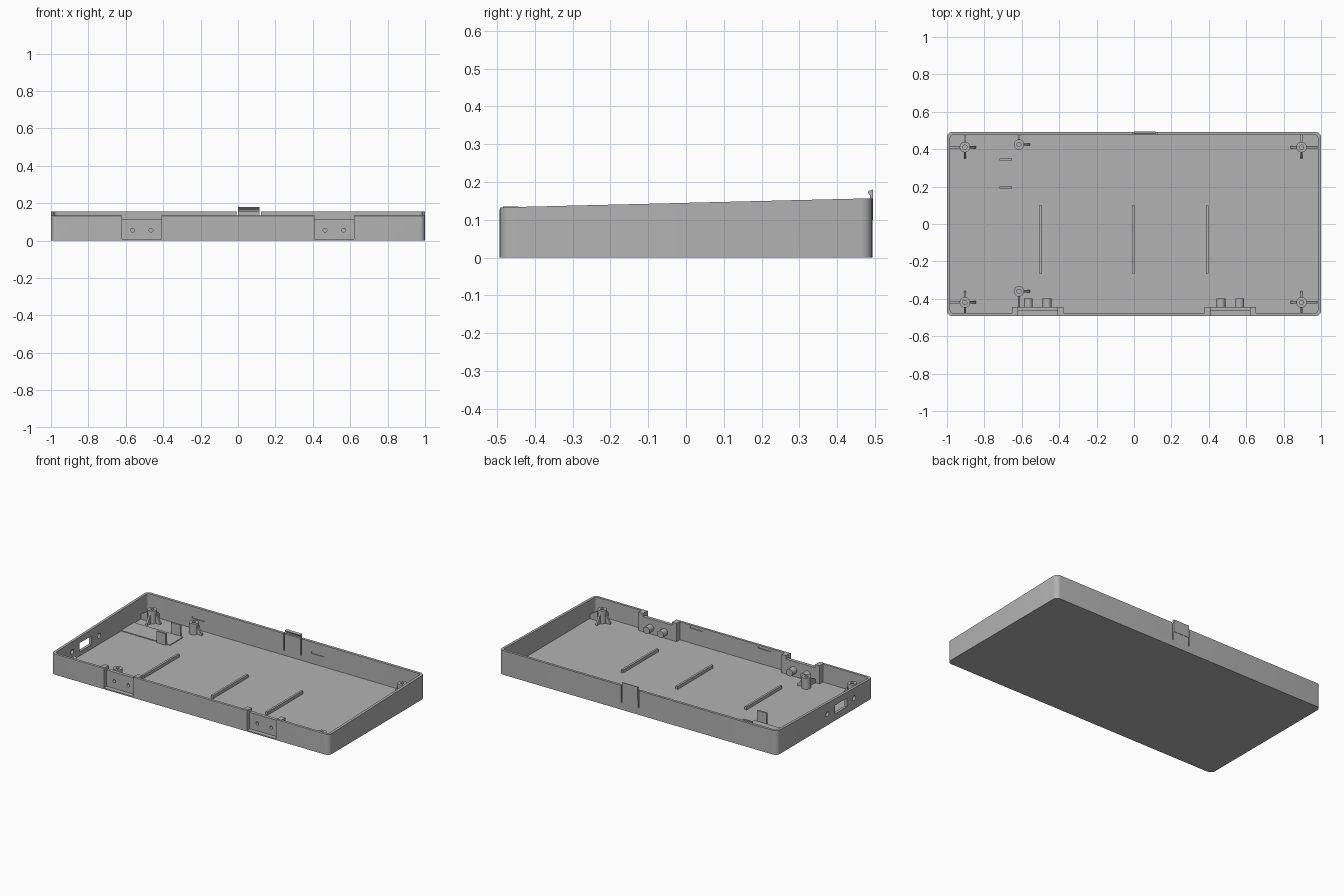
import bpy, bmesh, math
from mathutils import Matrix

if "Cube" in bpy.data.objects:
    bpy.data.objects.remove(bpy.data.objects["Cube"])

GREY = bpy.data.materials.new("plain_grey")
GREY.diffuse_color = (0.45, 0.45, 0.45, 1)
GREY.use_nodes = True
GREY.node_tree.nodes["Principled BSDF"].inputs["Base Color"].default_value = GREY.diffuse_color


def finish(name, bm):
    bmesh.ops.recalc_face_normals(bm, faces=bm.faces)
    me = bpy.data.meshes.new(name)
    bm.to_mesh(me)
    bm.free()
    ob = bpy.data.objects.new(name, me)
    me.materials.append(GREY)
    bpy.context.collection.objects.link(ob)
    return ob


def box(name, x0, x1, y0, y1, z0, z1):
    bm = bmesh.new()
    bmesh.ops.create_cube(bm, size=1)
    for v in bm.verts:
        v.co = (x1 if v.co.x > 0 else x0, y1 if v.co.y > 0 else y0, z1 if v.co.z > 0 else z0)
    return finish(name, bm)


def cyl(name, r, length, loc, axis='Z', seg=32):
    bm = bmesh.new()
    rot = {'Z': Matrix(), 'Y': Matrix.Rotation(math.pi / 2, 4, 'X'),
           'X': Matrix.Rotation(math.pi / 2, 4, 'Y')}[axis]
    bmesh.ops.create_cone(bm, cap_ends=True, segments=seg, radius1=r, radius2=r, depth=length,
                          matrix=Matrix.Translation(loc) @ rot)
    return finish(name, bm)


def extrude(name, pts, vec):
    """Extrude a closed planar loop of points along a vector."""
    bm = bmesh.new()
    f = bm.faces.new([bm.verts.new(p) for p in pts])
    g = bmesh.ops.extrude_face_region(bm, geom=[f])['geom']
    bmesh.ops.translate(bm, vec=vec, verts=[v for v in g if isinstance(v, bmesh.types.BMVert)])
    return finish(name, bm)


def combine(ob, other, op='DIFFERENCE'):
    m = ob.modifiers.new(op, 'BOOLEAN')
    m.operation, m.solver, m.object = op, 'EXACT', other
    bpy.context.view_layer.objects.active = ob
    bpy.ops.object.modifier_apply(modifier=m.name)
    bpy.data.objects.remove(other)


def rounded(hx, hy, r, z, n=6):
    pts = []
    for i, (sx, sy) in enumerate([(1, 1), (-1, 1), (-1, -1), (1, -1)]):
        for k in range(n + 1):
            a = math.pi / 2 * (i + k / n)
            pts.append((sx * (hx - r) + r * math.cos(a), sy * (hy - r) + r * math.sin(a), z))
    return pts


HX, HY, FLOOR, WALL = 1.0, 0.493, 0.016, 0.017


def rim(y):
    return 0.145 + 0.0245 * y


# Tray shell with a sloping rim
tray = extrude("tray", rounded(HX, HY, 0.03, 0), (0, 0, 0.3))
slope = extrude("slope_cutter", [(-2, -1, rim(-1)), (-2, 1, rim(1)), (-2, 1, 1), (-2, -1, 1)], (4, 0, 0))
combine(tray, slope)
# Rounded top edge along the front
bm = bmesh.new()
bm.from_mesh(tray.data)
edge = [e for e in bm.edges if all(v.co.z > 0.1 and v.co.y < -HY + 0.001 for v in e.verts)]
bmesh.ops.bevel(bm, geom=edge, offset=0.01, segments=4, profile=0.5, affect='EDGES')
bm.to_mesh(tray.data)
bm.free()
combine(tray, extrude("cavity_cutter", rounded(HX - WALL, HY - WALL, 0.016, FLOOR), (0, 0, 0.4)))

# Hinge pockets in the front wall
for cx in (-0.515, 0.515):
    combine(tray, box("hinge_block", cx - 0.137, cx + 0.137, -0.484, -0.443, 0.005, 0.135), 'UNION')
    for dx in (-0.05, 0.05):
        combine(tray, cyl("screw_post", 0.023, 0.05, (cx + dx, -0.424, 0.056), 'Y'), 'UNION')
    combine(tray, box("pocket_cutter", cx - 0.105, cx + 0.105, -0.6, -0.465, 0.008, 0.3))
    combine(tray, box("gap_cutter", cx - 0.105, cx + 0.105, -0.6, -0.42, 0.114, 0.3))
    for dx in (-0.05, 0.05):
        combine(tray, cyl("screw_hole_cutter", 0.01, 0.1, (cx + dx, -0.46, 0.056), 'Y', 20))

# Port and two small holes in the left wall
combine(tray, box("port_cutter", -1.1, -0.95, -0.225, -0.105, 0.044, 0.1))
for y in (-0.3, -0.025):
    combine(tray, cyl("side_hole_cutter", 0.015, 0.2, (-1, y, 0.072), 'X', 24))

# Snap grooves on the inner faces of the long walls
for x in (-0.62, 0.24):
    combine(tray, box("groove_cutter", x - 0.045, x + 0.045, 0.46, 0.482, 0.08, 0.092))
for x in (-0.23, 0.26):
    combine(tray, box("groove_cutter", x - 0.045, x + 0.045, -0.482, -0.46, 0.112, 0.122))

# Slits that free the back latch
for x0 in (-0.007, 0.115):
    combine(tray, box("slit_cutter", x0, x0 + 0.008, 0.44, 0.6, 0.045, 0.3))

# Back latch tongue with a hook
latch = [(0.482, 0.10), (0.495, 0.10), (0.495, 0.18), (0.491, 0.18),
         (0.482, 0.175), (0.482, 0.171), (0.487, 0.165), (0.487, 0.156), (0.482, 0.156)]
extrude("back_latch", [(0.001, y, z) for y, z in latch], (0.113, 0, 0))

# Floor ribs
for x in (-0.5, -0.003, 0.392):
    box("floor_rib", x - 0.007, x + 0.007, -0.265, 0.1, 0.01, 0.036)

# Raised module pad with two holding tabs
box("module_pad", -0.99, -0.63, 0.2, 0.335, 0.01, 0.021)
for y in (0.195, 0.345):
    box("holding_tab", -0.72, -0.653, y - 0.006, y + 0.006, 0.01, 0.09)


# Screw standoffs: hollow post plus buttress fins (direction, reach)
def standoff(x, y, h, fins):
    post = cyl("standoff", 0.028, h - 0.01, (x, y, (h + 0.01) / 2))
    for (dx, dy), reach, top in fins:
        px, py = -dy * 0.006, dx * 0.006
        prof = [(0.015, 0.01), (reach, 0.01), (reach, top), (0.026, h - 0.018), (0.015, h - 0.018)]
        fin = extrude("fin", [(x + dx * d - px, y + dy * d - py, z) for d, z in prof],
                      (2 * px, 2 * py, 0))
        combine(post, fin, 'UNION')
    combine(post, cyl("bore_cutter", 0.011, 0.2, (x, y, 0.03 + 0.1), 'Z', 20))


for sx in (-1, 1):
    for sy in (-1, 1):
        standoff(0.9 * sx - 0.004, 0.415 * sy - 0.004, 0.1,
                 [((sx, 0), 0.086, 0.045), ((0, sy), 0.066, 0.045),
                  ((-sx, 0), 0.06, 0.025), ((0, -sy), 0.06, 0.025)])
standoff(-0.615, 0.425, 0.088, [((1, 0), 0.06, 0.025), ((0, 1), 0.055, 0.04)])
standoff(-0.615, -0.36, 0.088, [((1, 0), 0.06, 0.025), ((0, -1), 0.085, 0.04)])

# Smooth the round surfaces, keep edges crisp
bpy.ops.object.select_all(action='SELECT')
bpy.context.view_layer.objects.active = tray
bpy.ops.object.shade_smooth_by_angle(angle=math.radians(30))
